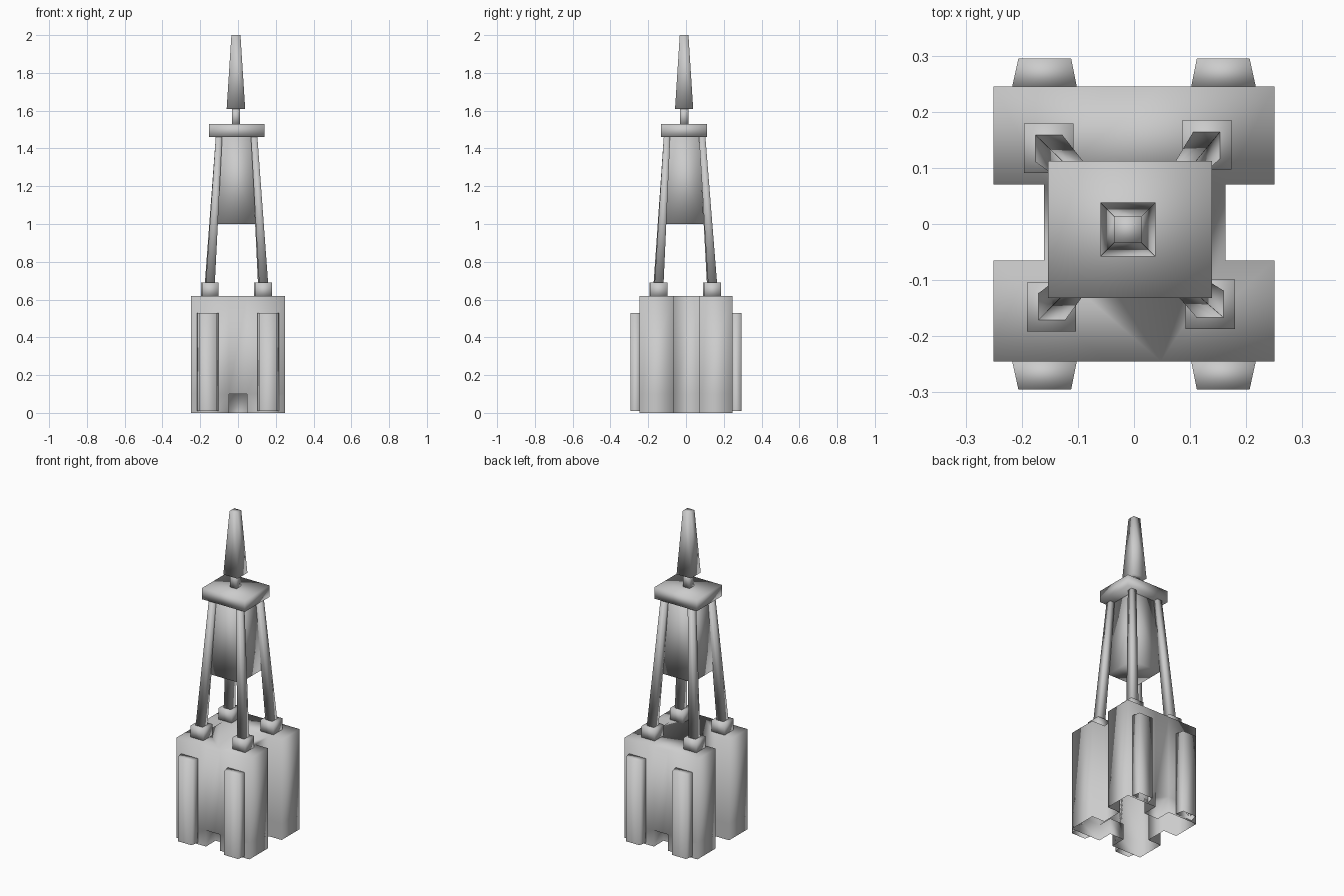
import bpy, bmesh
from mathutils import Vector

if "Cube" in bpy.data.objects:
    bpy.data.objects.remove(bpy.data.objects["Cube"])

def finish(name, bm):
    bmesh.ops.remove_doubles(bm, verts=bm.verts, dist=1e-4)
    bmesh.ops.recalc_face_normals(bm, faces=bm.faces)
    me = bpy.data.meshes.new(name)
    bm.to_mesh(me)
    bm.free()
    me.shade_smooth()
    ob = bpy.data.objects.new(name, me)
    bpy.context.collection.objects.link(ob)
    return ob

def walls(bm, outline, z0, z1, cap=False):
    lo = [bm.verts.new((x, y, z0)) for x, y in outline]
    hi = [bm.verts.new((x, y, z1)) for x, y in outline]
    for i in range(len(lo)):
        j = (i + 1) % len(lo)
        bm.faces.new((lo[i], lo[j], hi[j], hi[i]))
    if cap:
        bm.faces.new(hi)

def frustum(name, c0, h0, c1, h1):
    """Square tapered block between two centres with given half sizes (x, y)."""
    bm = bmesh.new()
    bmesh.ops.create_cube(bm, size=2)
    for v in bm.verts:
        c, h = (c1, h1) if v.co.z > 0 else (c0, h0)
        v.co = Vector((c[0] + v.co.x * h[0], c[1] + v.co.y * h[1], c[2]))
    return finish(name, bm)

# Base: four corner masses, side notches, hollow underneath, small doorways front and back
W, D, door, deep = 0.25, 0.245, 0.048, 0.15
upper = [(-W, -D), (-door, -D), (door, -D), (W, -D), (W, -0.065), (0.163, -0.065),
         (0.163, 0.07), (W, 0.07), (W, D), (door, D), (-door, D), (-W, D),
         (-W, 0.07), (-0.16, 0.07), (-0.16, -0.065), (-W, -0.065)]
lower = (upper[:2] + [(-door, -deep), (door, -deep)] + upper[2:10]
         + [(door, deep), (-door, deep)] + upper[10:])
bm = bmesh.new()
walls(bm, lower, 0, 0.1)
walls(bm, upper, 0.1, 0.62, cap=True)
for s in (-1, 1):
    bm.faces.new([bm.verts.new((x, s * y, 0.1)) for x, y in
                  ((-door, D), (door, D), (door, deep), (-door, deep))])
finish("base", bm)

# Tapered buttresses on front and back
for sx in (-1, 1):
    for sy in (-1, 1):
        bm = bmesh.new()
        pts = [(0.102, D), (0.112, 0.295), (0.206, 0.295), (0.217, D)]
        walls(bm, [(sx * x, sy * y) for x, y in pts], 0.01, 0.53, cap=True)
        finish("buttress", bm)

# Footings and leaning legs
for cx, cy in ((-0.147, -0.148), (0.136, -0.143), (-0.152, 0.135), (0.13, 0.141)):
    frustum("footing", (cx, cy, 0.61), (0.044, 0.044), (cx, cy, 0.69), (0.044, 0.044))
    tx = -0.1 if cx < 0 else 0.085
    ty = -0.1 if cy < 0 else 0.085
    frustum("leg", (cx, cy, 0.68), (0.024, 0.024), (tx, ty, 1.47), (0.017, 0.017))

# Hanging tank, top plate, stem and spire
C = (-0.009, -0.01)
frustum("tank", (*C, 1.0), (0.102, 0.104), (*C, 1.47), (0.08, 0.082))
frustum("top_plate", (-0.007, -0.01, 1.46), (0.146, 0.122), (-0.007, -0.01, 1.53), (0.146, 0.122))
frustum("stem", (-0.011, -0.01, 1.52), (0.022, 0.022), (-0.011, -0.01, 1.62), (0.022, 0.022))
frustum("spire", (-0.011, -0.01, 1.61), (0.049, 0.048), (-0.011, -0.01, 2.0), (0.024, 0.023))
